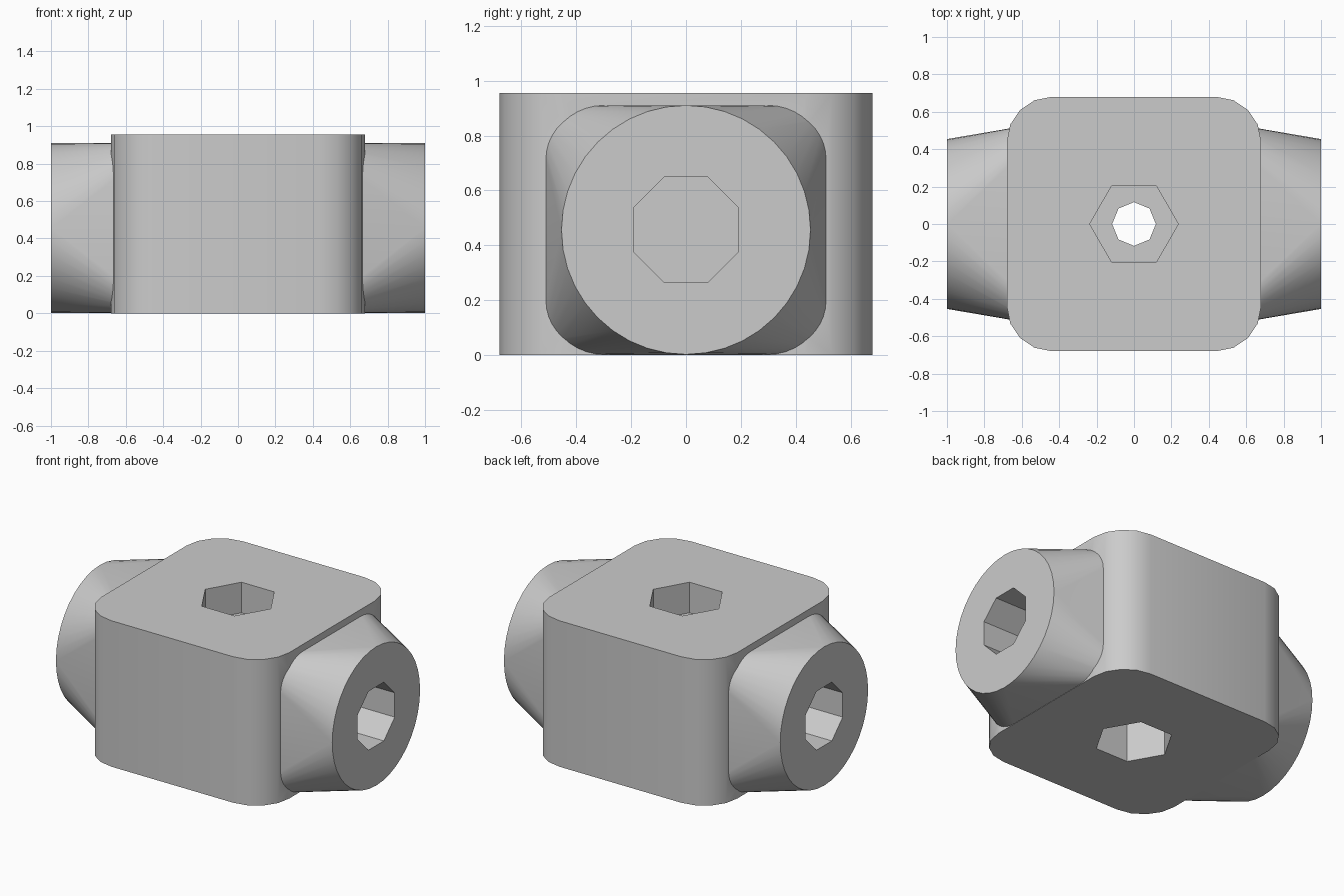
import bpy, bmesh, math
from mathutils import Vector

cube = bpy.data.objects.get("Cube")
if cube:
    bpy.data.objects.remove(cube, do_unlink=True)

HEIGHT = 0.955
BOSS_Z = 0.456     # height of the boss axis
BOSS_R = 0.454

grey = bpy.data.materials.new("plain grey")
grey.use_nodes = True
colour = (0.6, 0.6, 0.6, 1)
grey.diffuse_color = colour
grey.node_tree.nodes["Principled BSDF"].inputs["Base Color"].default_value = colour


def finish(name, bm):
    bmesh.ops.recalc_face_normals(bm, faces=bm.faces[:])
    mesh = bpy.data.meshes.new(name)
    bm.to_mesh(mesh)
    bm.free()
    mesh.materials.append(grey)
    obj = bpy.data.objects.new(name, mesh)
    bpy.context.collection.objects.link(obj)
    return obj


def corner_arcs(half_w, half_h, radius, steps):
    """Four rounded corners, each a list of 2D points, counter-clockwise."""
    arcs = []
    for q, (sx, sy) in enumerate([(1, 1), (-1, 1), (-1, -1), (1, -1)]):
        arc = []
        for i in range(steps + 1):
            a = (q + i / steps) * math.pi / 2
            arc.append((sx * (half_w - radius) + radius * math.cos(a),
                        sy * (half_h - radius) + radius * math.sin(a)))
        arcs.append(arc)
    return arcs


def polygon(sides, radius, turn=0):
    return [(radius * math.cos(turn + i * math.tau / sides),
             radius * math.sin(turn + i * math.tau / sides)) for i in range(sides)]


def prism(name, outline, low, high, place):
    """Extrude a 2D outline between two levels; place maps (u, v, level) to 3D."""
    bm = bmesh.new()
    rings = [[bm.verts.new(place(u, v, t)) for u, v in outline] for t in (low, high)]
    for ring in rings:
        bm.faces.new(ring)
    n = len(outline)
    for i in range(n):
        j = (i + 1) % n
        bm.faces.new((rings[0][i], rings[0][j], rings[1][j], rings[1][i]))
    return finish(name, bm)


def boss(name, side):
    """Loft from a rounded rectangle at the block to a round end face."""
    steps = 10
    bm = bmesh.new()
    root = [[bm.verts.new((side * 0.63, u, BOSS_Z + v)) for u, v in arc]
            for arc in corner_arcs(0.517, BOSS_R, 0.17, steps)]
    tip = [bm.verts.new((side, u, BOSS_Z + v)) for u, v in polygon(4 * steps, BOSS_R)]
    for q in range(4):
        for i in range(steps):
            k = q * steps + i
            bm.faces.new((root[q][i], root[q][i + 1], tip[(k + 1) % len(tip)], tip[k]))
        # flat triangle between neighbouring corners
        bm.faces.new((root[q][-1], root[(q + 1) % 4][0], tip[(q + 1) * steps % len(tip)]))
    bm.faces.new(tip)
    bm.faces.new([v for arc in root for v in arc])
    return finish(name, bm)


def combine(target, other, operation):
    mod = target.modifiers.new(other.name, 'BOOLEAN')
    mod.operation = operation
    mod.solver = 'EXACT'
    mod.object = other
    bpy.context.view_layer.objects.active = target
    bpy.ops.object.modifier_apply(modifier=mod.name)
    bpy.data.objects.remove(other, do_unlink=True)


def upright(u, v, t):
    return Vector((u, v, t))


def sideways(u, v, t):
    return Vector((t, u, BOSS_Z + v))


# Main block with rounded vertical corners
block_outline = [p for arc in corner_arcs(0.68, 0.68, 0.24, 4) for p in arc]
block = prism("connector_block", block_outline, 0, HEIGHT, upright)

# Tapered bosses on both sides
for label, side in (("left", 1), ("right", -1)):
    combine(block, boss(label + "_boss", side), 'UNION')

# Hexagonal recesses, through hole and side sockets
hexagon = polygon(6, 0.237)
socket = polygon(8, 0.208, math.pi / 8)
cuts = [
    ("top_recess", hexagon, HEIGHT - 0.2, HEIGHT + 0.1, upright),
    ("bottom_recess", hexagon, -0.1, 0.3, upright),
    ("through_hole", polygon(8, 0.117), 0.2, HEIGHT - 0.1, upright),
    ("left_socket", socket, 0.5, 1.1, sideways),
    ("right_socket", socket, -1.1, -0.5, sideways),
]
for cut in cuts:
    combine(block, prism(*cut), 'DIFFERENCE')

# Smooth rounded walls, sharp rims
bpy.ops.object.select_all(action='DESELECT')
block.select_set(True)
bpy.context.view_layer.objects.active = block
bpy.ops.object.shade_smooth_by_angle(angle=math.radians(30))
